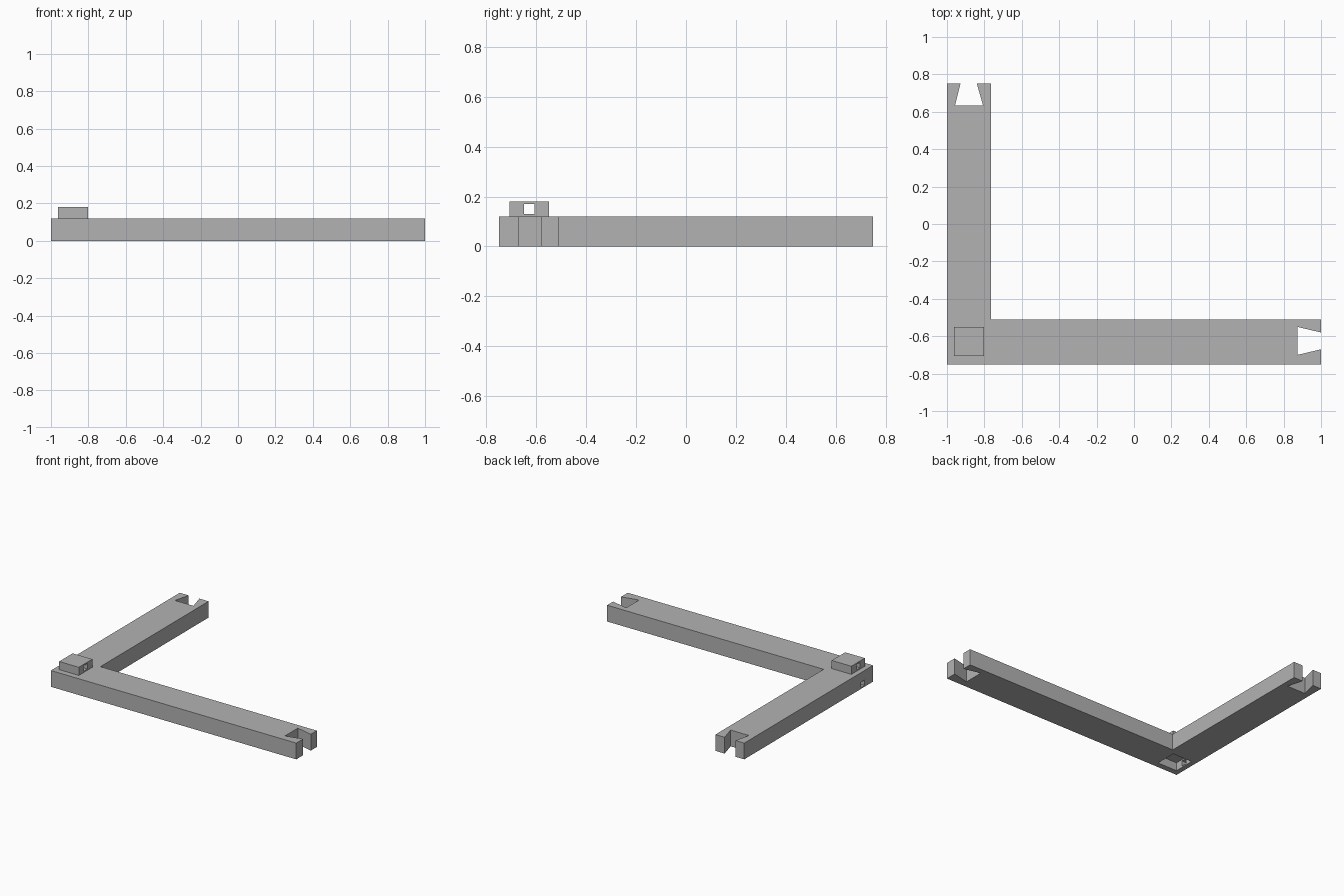
import bpy
import bmesh

cube = bpy.data.objects.get("Cube")
if cube:
    bpy.data.objects.remove(cube, do_unlink=True)

grey = bpy.data.materials.new("plain grey")
grey.use_nodes = True
colour = (0.45, 0.45, 0.45, 1)
grey.diffuse_color = colour
grey.node_tree.nodes["Principled BSDF"].inputs["Base Color"].default_value = colour


def prism(name, outline, bottom, top):
    """Extrude a flat outline from bottom to top."""
    bm = bmesh.new()
    face = bm.faces.new([bm.verts.new((x, y, bottom)) for x, y in outline])
    result = bmesh.ops.extrude_face_region(bm, geom=[face])
    verts = [v for v in result["geom"] if isinstance(v, bmesh.types.BMVert)]
    bmesh.ops.translate(bm, verts=verts, vec=(0, 0, top - bottom))
    bmesh.ops.recalc_face_normals(bm, faces=bm.faces)
    mesh = bpy.data.meshes.new(name)
    bm.to_mesh(mesh)
    bm.free()
    mesh.materials.append(grey)
    obj = bpy.data.objects.new(name, mesh)
    bpy.context.collection.objects.link(obj)
    return obj


def box(name, x0, x1, y0, y1, z0, z1):
    return prism(name, [(x0, y0), (x1, y0), (x1, y1), (x0, y1)], z0, z1)


def cut(target, cutter):
    """Subtract the cutter, then remove it."""
    cutter.hide_render = True
    mod = target.modifiers.new("cut", "BOOLEAN")
    mod.operation = "DIFFERENCE"
    mod.solver = "EXACT"
    mod.object = cutter
    bpy.context.view_layer.objects.active = target
    bpy.ops.object.modifier_apply(modifier=mod.name)
    bpy.data.objects.remove(cutter, do_unlink=True)


# L-shaped frame with a dovetail notch in each arm end
HEIGHT = 0.12
frame = prism("corner_frame", [
    (-1, -0.75), (1, -0.75),
    (1, -0.67), (0.873, -0.70), (0.873, -0.55), (1, -0.58),
    (1, -0.51), (-0.765, -0.51), (-0.765, 0.75),
    (-0.84, 0.75), (-0.807, 0.633), (-0.957, 0.633), (-0.928, 0.75),
    (-1, 0.75)], 0, HEIGHT)

# Socket under the corner, with a square pin hole through the outer side
cut(frame, box("socket_cutter", -0.963, -0.803, -0.707, -0.55, -0.1, 0.06))
cut(frame, box("pin_cutter", -1.1, -0.9, -0.65, -0.608, 0.01, 0.05))

# Square peg on the corner, with a matching pin hole right through
peg = box("corner_peg", -0.963, -0.803, -0.707, -0.55, HEIGHT, 0.18)
cut(peg, box("peg_pin_cutter", -1.1, -0.7, -0.65, -0.608, 0.13, 0.17))
